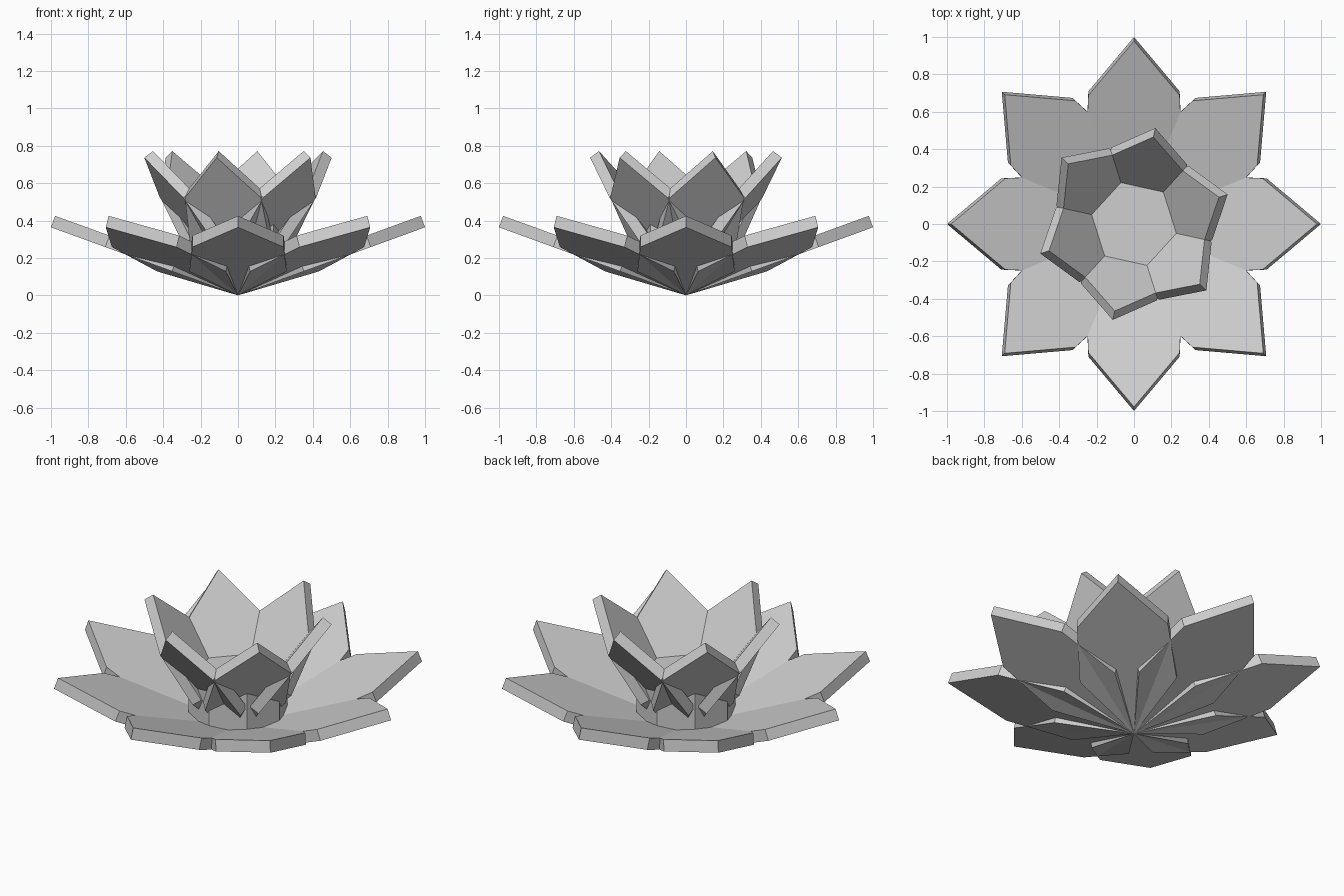
import bpy, bmesh
from math import radians
from mathutils import Matrix

cube = bpy.data.objects.get("Cube")
if cube:
    bpy.data.objects.remove(cube, do_unlink=True)

grey = bpy.data.materials.new("light_grey")
grey.use_nodes = True
COLOUR = (0.62, 0.62, 0.62, 1)
grey.diffuse_color = COLOUR
grey.node_tree.nodes["Principled BSDF"].inputs["Base Color"].default_value = COLOUR

# Half outline of a petal: distance from the root, half width
PETAL = [(0.375, 0.26), (0.755, 0.244), (1.064, 0)]


def add_object(name, bm):
    bmesh.ops.recalc_face_normals(bm, faces=bm.faces)
    mesh = bpy.data.meshes.new(name)
    bm.to_mesh(mesh)
    bm.free()
    mesh.materials.append(grey)
    obj = bpy.data.objects.new(name, mesh)
    bpy.context.collection.objects.link(obj)
    return obj


def add_petal(name, scale, thickness, tilt, turn):
    """Flat pointed plate hinged at the flower's root."""
    outline = [(0, 0)] + PETAL + [(u, -v) for u, v in reversed(PETAL[:-1])]
    bm = bmesh.new()
    base = bm.faces.new([bm.verts.new((u * scale, v * scale, 0)) for u, v in outline])
    top = bmesh.ops.extrude_face_region(bm, geom=[base], use_keep_orig=True)
    verts = [g for g in top["geom"] if isinstance(g, bmesh.types.BMVert)]
    bmesh.ops.translate(bm, verts=verts, vec=(0, 0, thickness))
    pose = Matrix.Rotation(radians(turn), 4, "Z") @ Matrix.Rotation(radians(-tilt), 4, "Y")
    bm.transform(pose)
    return add_object(name, bm)


# Wide low ring of petals
for i in range(8):
    add_petal(f"outer_petal_{i + 1}", 1, 0.065, 20, 45 * i)

# Steep inner ring of petals
for i in range(6):
    add_petal(f"inner_petal_{i + 1}", 0.85, 0.06, 54.5, 17.5 + 60 * i)

# Eight-sided core that closes the cup
bm = bmesh.new()
bmesh.ops.create_cone(bm, cap_ends=True, segments=8, radius1=0.27, radius2=0.27, depth=0.265,
                      matrix=Matrix.Translation((0, 0, 0.2525)))
# Point a corner of the core at each outer petal
first = max(bm.verts, key=lambda v: v.co.x)
bm.transform(Matrix.Rotation(-first.co.xy.angle_signed((1, 0)) if abs(first.co.y) > 0.001 else 0, 4, "Z"))
add_object("flower_core", bm)
